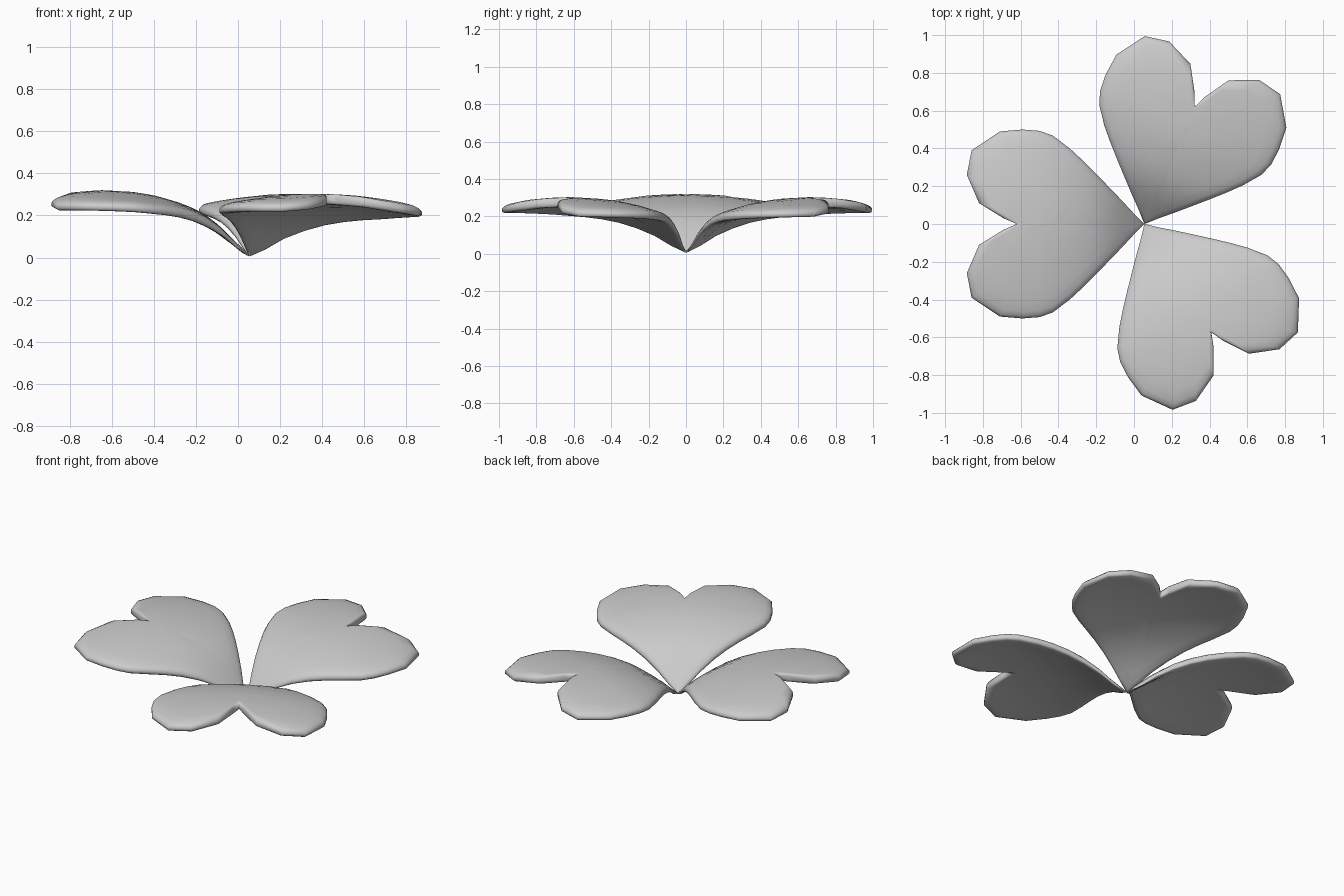
import bpy, bmesh, math

if "Cube" in bpy.data.objects:
    bpy.data.objects.remove(bpy.data.objects["Cube"])

# half outline of a heart leaflet: u runs from the stem tip outward, v sideways
HALF = [(0, 0), (.055, .055), (.115, .12), (.185, .193), (.255, .265), (.325, .335), (.395, .40),
        (.485, .468), (.555, .493), (.645, .5), (.765, .49), (.915, .39), (.94, .26),
        (.875, .11), (.745, .03), (.675, 0)]
OUTLINE = HALF + [(u, -v) for u, v in HALF[-2:0:-1]]
CENTRE_U = .5
TIP_X = .055

# height of the midrib along u
RIB = [(0, .009), (.055, .048), (.12, .113), (.165, .148), (.215, .182), (.285, .218), (.355, .243),
       (.455, .271), (.555, .287), (.715, .296), (.855, .286), (.94, .268)]

# rings from rim inward: (scale, half thickness)
RINGS = [(1, .009), (.975, .019), (.93, .024), (.82, .025), (.68, .025),
         (.52, .025), (.35, .025), (.17, .025)]


def rib(u):
    for (a, za), (b, zb) in zip(RIB, RIB[1:]):
        if u <= b:
            return za + (zb - za) * (u - a) / (b - a)
    return RIB[-1][1]


def leaflet(name, angle, height, roll):
    bm = bmesh.new()
    ca, sa = math.cos(math.radians(angle)), math.sin(math.radians(angle))

    def vert(u, v, h, side):
        z = rib(u) * height - .22 * v * v + roll * v
        z += side * h * min(1, .35 + 3 * u)
        return bm.verts.new((TIP_X + u * ca - v * sa, u * sa + v * ca, z))

    def ring(s, h, side):
        return [vert(CENTRE_U + (u - CENTRE_U) * s, v * s, h, side) for u, v in OUTLINE]

    # closed loops from the underside centre, round the rim, to the top centre
    loops = [ring(s, h, -1) for s, h in reversed(RINGS)] + [ring(s, h, 1) for s, h in RINGS]
    n = len(OUTLINE)
    for a, b in zip(loops, loops[1:]):
        for i in range(n):
            j = (i + 1) % n
            bm.faces.new((a[i], a[j], b[j], b[i]))
    for loop, side in ((loops[0], -1), (loops[-1], 1)):
        c = vert(CENTRE_U, 0, .025, side)
        for i in range(n):
            bm.faces.new((c, loop[i], loop[(i + 1) % n]))
    bmesh.ops.recalc_face_normals(bm, faces=bm.faces)
    for f in bm.faces:
        f.smooth = True
    me = bpy.data.meshes.new(name)
    bm.to_mesh(me)
    bm.free()
    ob = bpy.data.objects.new(name, me)
    bpy.context.collection.objects.link(ob)


# three leaflets meeting at the stem point
leaflet("left_leaflet", 180, 1, 0)
leaflet("back_right_leaflet", 66.8, .94, .025)
leaflet("front_right_leaflet", -58.3, .94, -.025)
